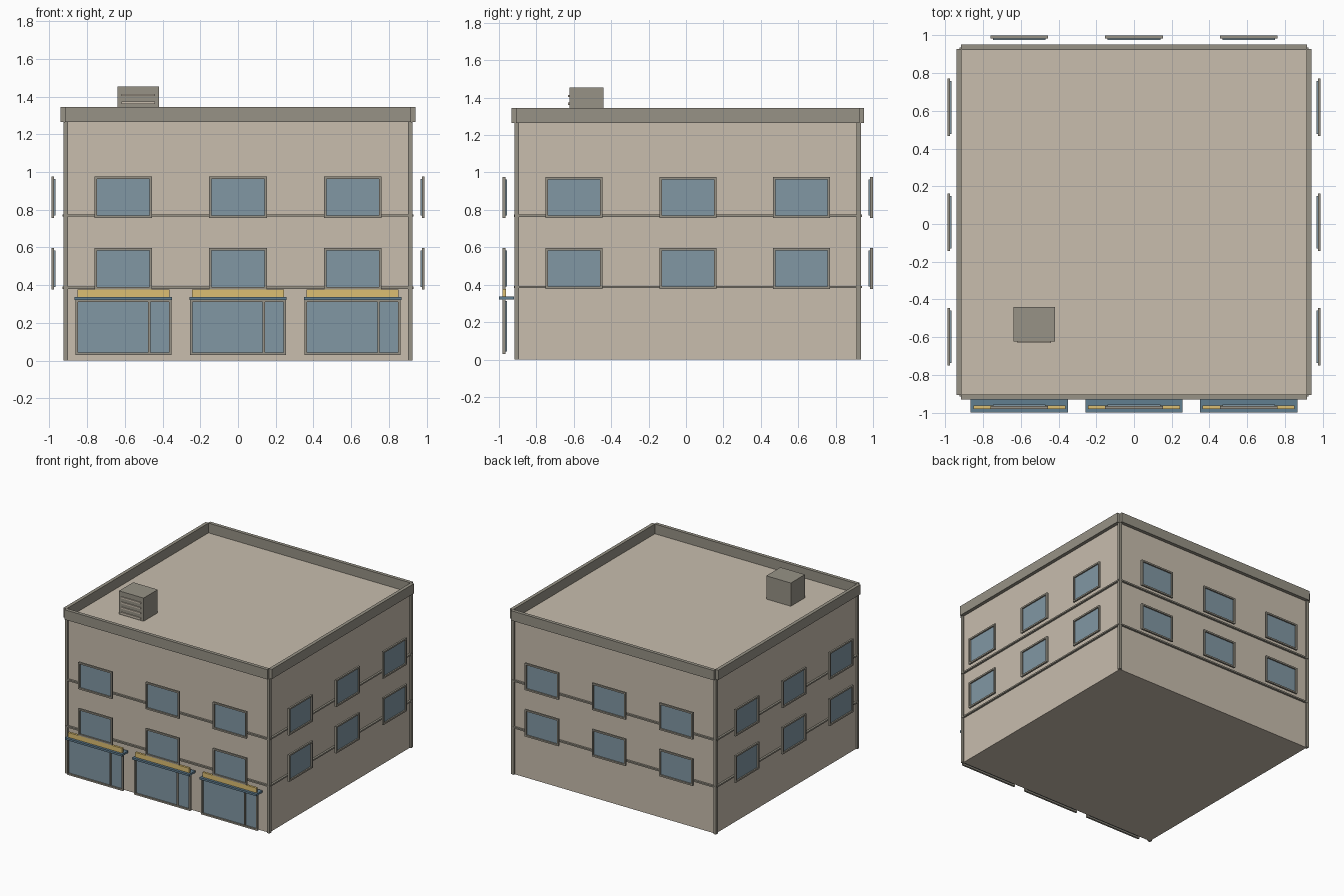
import bpy, bmesh
from math import pi
from mathutils import Matrix, Vector

if "Cube" in bpy.data.objects:
    bpy.data.objects.remove(bpy.data.objects["Cube"])

CY = 0.01     # the building sits slightly back because the canopies project forward
WALL = 0.914  # half width of the wall block


def material(name, r, g, b):
    m = bpy.data.materials.new(name)
    m.diffuse_color = (r, g, b, 1)
    m.use_nodes = True
    m.node_tree.nodes["Principled BSDF"].inputs["Base Color"].default_value = m.diffuse_color
    return m


WALL_MAT = material("plaster", 0.58, 0.51, 0.42)
TRIM = material("trim", 0.31, 0.29, 0.24)
GLASS = material("glass", 0.22, 0.31, 0.37)
CANOPY = material("canopy_blue", 0.12, 0.21, 0.28)
SIGN = material("sign_yellow", 0.72, 0.52, 0.17)


def boxes_mesh(name, mat, boxes):
    """One mesh from boxes given as (x0, x1, y0, y1, z0, z1)."""
    bm = bmesh.new()
    for x0, x1, y0, y1, z0, z1 in boxes:
        centre = Matrix.Translation(((x0 + x1) / 2, (y0 + y1) / 2, (z0 + z1) / 2))
        size = Matrix.Diagonal((x1 - x0, y1 - y0, z1 - z0, 1))
        bmesh.ops.create_cube(bm, size=1, matrix=centre @ size)
    me = bpy.data.meshes.new(name)
    bm.to_mesh(me)
    bm.free()
    me.materials.append(mat)
    return me


def place(name, mesh, loc=(0, 0, 0), turn=0):
    """Place a front-facing part, turned about the building's centre by quarter turns."""
    ob = bpy.data.objects.new(name, mesh)
    rot = Matrix.Rotation(turn * pi / 2, 4, 'Z')
    ob.matrix_world = Matrix.Translation((0, CY, 0)) @ rot @ Matrix.Translation(Vector(loc))
    bpy.context.collection.objects.link(ob)
    return ob


def frame_boxes(w, h, t, y0, y1):
    """Four bars forming a rectangular frame centred on the origin in x and z."""
    a, b = w / 2, h / 2
    return [(-a, a, y0, y1, b - t, b), (-a, a, y0, y1, -b, t - b),
            (-a, t - a, y0, y1, t - b, b - t), (a - t, a, y0, y1, t - b, b - t)]


# Wall block with flat roof
place("walls", boxes_mesh("walls", WALL_MAT, [(-WALL, WALL, -WALL, WALL, 0, 1.265)]))

# Shared meshes for the parts repeated on each side
parapet = boxes_mesh("parapet", TRIM, [(-0.918, 0.918, -0.942, -0.914, 1.265, 1.345)])
band = boxes_mesh("floor_band", TRIM, [(-WALL, WALL, -0.93, -0.905, -0.006, 0.006)])
pilaster = boxes_mesh("corner_pilaster", TRIM, [(-0.926, -0.902, -0.926, -0.902, 0, 1.265)])
W, H, T = 0.305, 0.22, 0.013
win_frame = boxes_mesh("window_frame", TRIM, frame_boxes(W, H, T, -0.99, -0.975))
win_glass = boxes_mesh("window_glass", GLASS,
                       [(T - W / 2, W / 2 - T, -0.979, -0.967, T - H / 2, H / 2 - T)])

for turn, side in enumerate(("front", "right", "back", "left")):
    place(f"parapet_{side}", parapet, turn=turn)
    place(f"corner_pilaster_{side}", pilaster, turn=turn)
    for floor, (band_z, win_z) in enumerate(((0.387, 0.487), (0.769, 0.866)), 1):
        place(f"floor_band_{side}_{floor}", band, (0, 0, band_z), turn)
        for i in range(3):
            loc = ((i - 1) * 0.608, 0, win_z)
            place(f"window_frame_{side}_{floor}_{i}", win_frame, loc, turn)
            place(f"window_glass_{side}_{floor}_{i}", win_glass, loc, turn)

# Shop fronts: framed glazing with a side light, canopy slab and sign panel
SW, SH = 0.508, 0.295
bars = frame_boxes(SW, SH, T, -0.991, -0.975)
bars.append((0.131, 0.143, -0.991, -0.975, T - SH / 2, SH / 2 - T))
shop_frame = boxes_mesh("shop_frame", TRIM, bars)
shop_glass = boxes_mesh("shop_glass", GLASS,
                        [(T - SW / 2, SW / 2 - T, -0.98, -0.967, T - SH / 2, SH / 2 - T)])
canopy = boxes_mesh("canopy", CANOPY, [(-0.258, 0.258, -1.01, -0.93, 0.322, 0.338)])
sign = boxes_mesh("sign_panel", SIGN, [(-0.244, 0.244, -0.99, -0.972, 0.338, 0.377)])
for i in range(3):
    x = (i - 1) * 0.608
    place(f"shop_frame_{i}", shop_frame, (x, 0, 0.1775))
    place(f"shop_glass_{i}", shop_glass, (x, 0, 0.1775))
    place(f"canopy_{i}", canopy, (x, 0, 0))
    place(f"sign_panel_{i}", sign, (x, 0, 0))

# Rooftop ventilation unit with louvres on its front
place("roof_unit", boxes_mesh("roof_unit", TRIM, [(-0.64, -0.418, -0.633, -0.45, 1.265, 1.455)]))
louvre = boxes_mesh("roof_unit_louvre", WALL_MAT, [(-0.617, -0.441, -0.641, -0.63, -0.006, 0.006)])
for i in range(4):
    place(f"roof_unit_louvre_{i}", louvre, (0, 0, 1.283 + i * 0.042))
